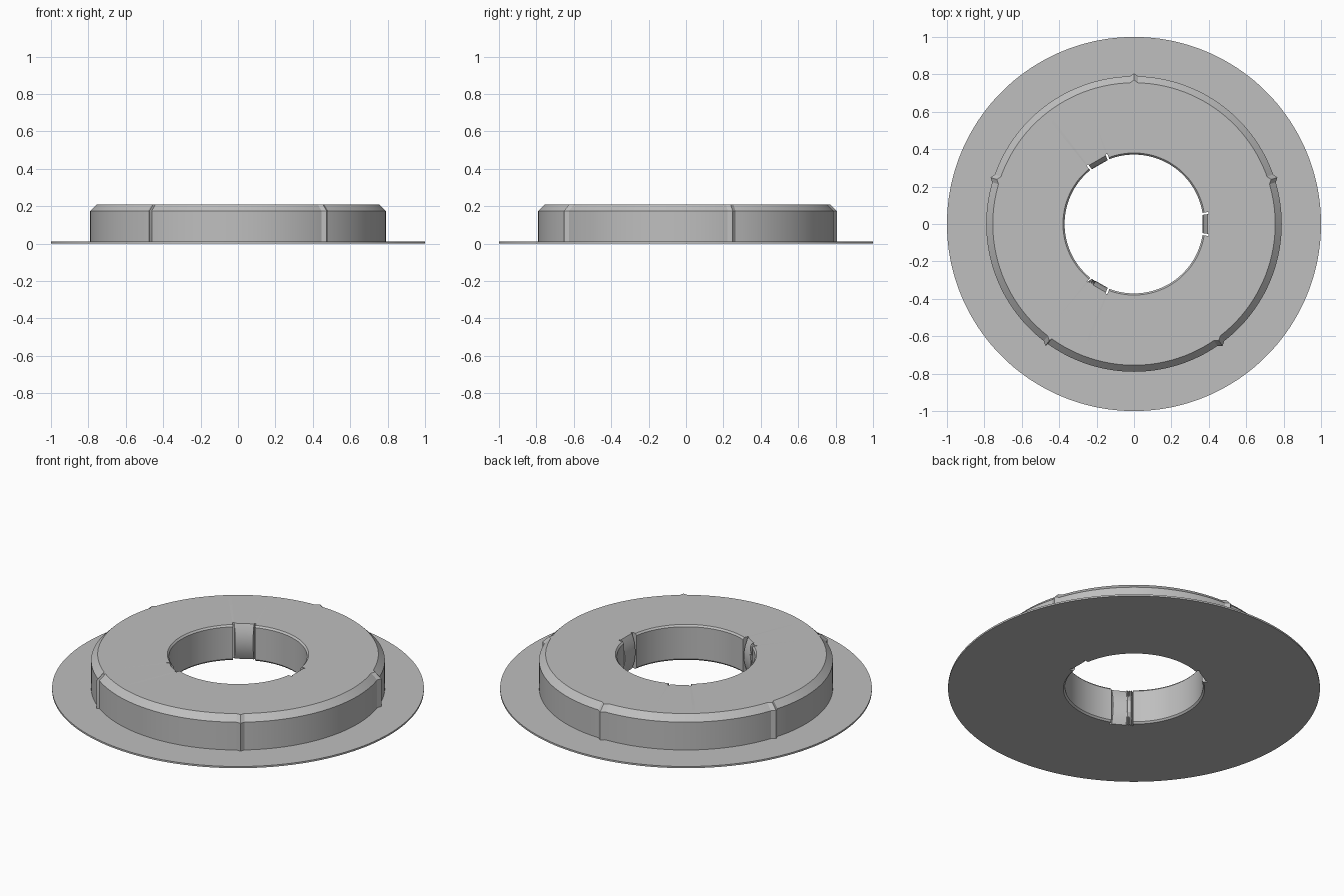
import bpy, bmesh
from math import radians, sin, cos

cube = bpy.data.objects.get("Cube")
if cube:
    bpy.data.objects.remove(cube, do_unlink=True)

HEIGHT, BRIM = 0.21, 0.01
RIDGES = [18 + 72 * i for i in range(5)]     # seam ridges on the outer wall
PADS = [0, 120, 240]                         # spring pads in the bore
RIDGE_HALF, PAD_HALF, SLOT_HALF = 1.6, 7.6, 9.2

grey = bpy.data.materials.new("plain_grey")
grey.use_nodes = True
colour = (0.52, 0.52, 0.52, 1)
grey.diffuse_color = colour
grey.node_tree.nodes["Principled BSDF"].inputs["Base Color"].default_value = colour


def gap(a, b):
    return abs((a - b + 180) % 360 - 180)


# Angular stations: (angle, outward ridge offset, bore kind, angle from pad centre)
stations = []
for a in range(-10, 350, 2):
    near_pad = any(gap(a, p) <= SLOT_HALF for p in PADS)
    near_ridge = any(gap(a, r) <= RIDGE_HALF for r in RIDGES)
    if not near_pad and not near_ridge:
        stations.append((a, 0, "bore", 0))
for r in RIDGES:
    stations += [(r - RIDGE_HALF, 0, "bore", 0), (r, 0.016, "bore", 0),
                 (r + RIDGE_HALF, 0, "bore", 0)]
for p in PADS:
    side = [(SLOT_HALF, "bore"), (SLOT_HALF, "slot"), (PAD_HALF, "slot")]
    across = [(-d, k) for d, k in side]
    across += [(PAD_HALF * i / 4, "pad") for i in range(-4, 5)]
    across += [(d, k) for d, k in reversed(side)]
    stations += [(p + d, 0, k, d) for d, k in across]
stations.sort(key=lambda s: s[0])            # stable, so slot walls keep their order


def bore_radius(kind, delta, z):
    if kind == "slot":
        return 0.402
    if kind == "pad":                        # flat across, bowed along the height
        return (0.366 + 0.026 * (2 * z / HEIGHT - 1) ** 2) / cos(radians(delta))
    return 0.38 if z in (0, HEIGHT) else 0.371


# Outer profile of brim, wall and chamfer: (radius, height, follows the ridges)
outer = [(1, 0, 0), (1, BRIM, 0), (0.79, BRIM, 1), (0.79, 0.175, 1), (0.755, HEIGHT, 1)]
bore_levels = [HEIGHT, 0.2, 0.17, 0.14, 0.105, 0.07, 0.04, 0.01, 0]

# Loft the closed cross-section around all stations
bm = bmesh.new()
sections = []
for a, ridge, kind, delta in stations:
    points = [(r + ridge * follows, z) for r, z, follows in outer]
    points += [(bore_radius(kind, delta, z), z) for z in bore_levels]
    c, s = cos(radians(a)), sin(radians(a))
    sections.append([bm.verts.new((r * c, r * s, z)) for r, z in points])
for i, here in enumerate(sections):
    after = sections[(i + 1) % len(sections)]
    for j in range(len(here)):
        k = (j + 1) % len(here)
        bm.faces.new((here[j], after[j], after[k], here[k]))
bmesh.ops.remove_doubles(bm, verts=bm.verts, dist=0.00001)
bmesh.ops.recalc_face_normals(bm, faces=bm.faces)

mesh = bpy.data.meshes.new("flanged_ring")
bm.to_mesh(mesh)
bm.free()
mesh.materials.append(grey)
ring = bpy.data.objects.new("flanged_ring", mesh)
bpy.context.collection.objects.link(ring)
bpy.context.view_layer.objects.active = ring
ring.select_set(True)
bpy.ops.object.shade_smooth_by_angle(angle=radians(25))
